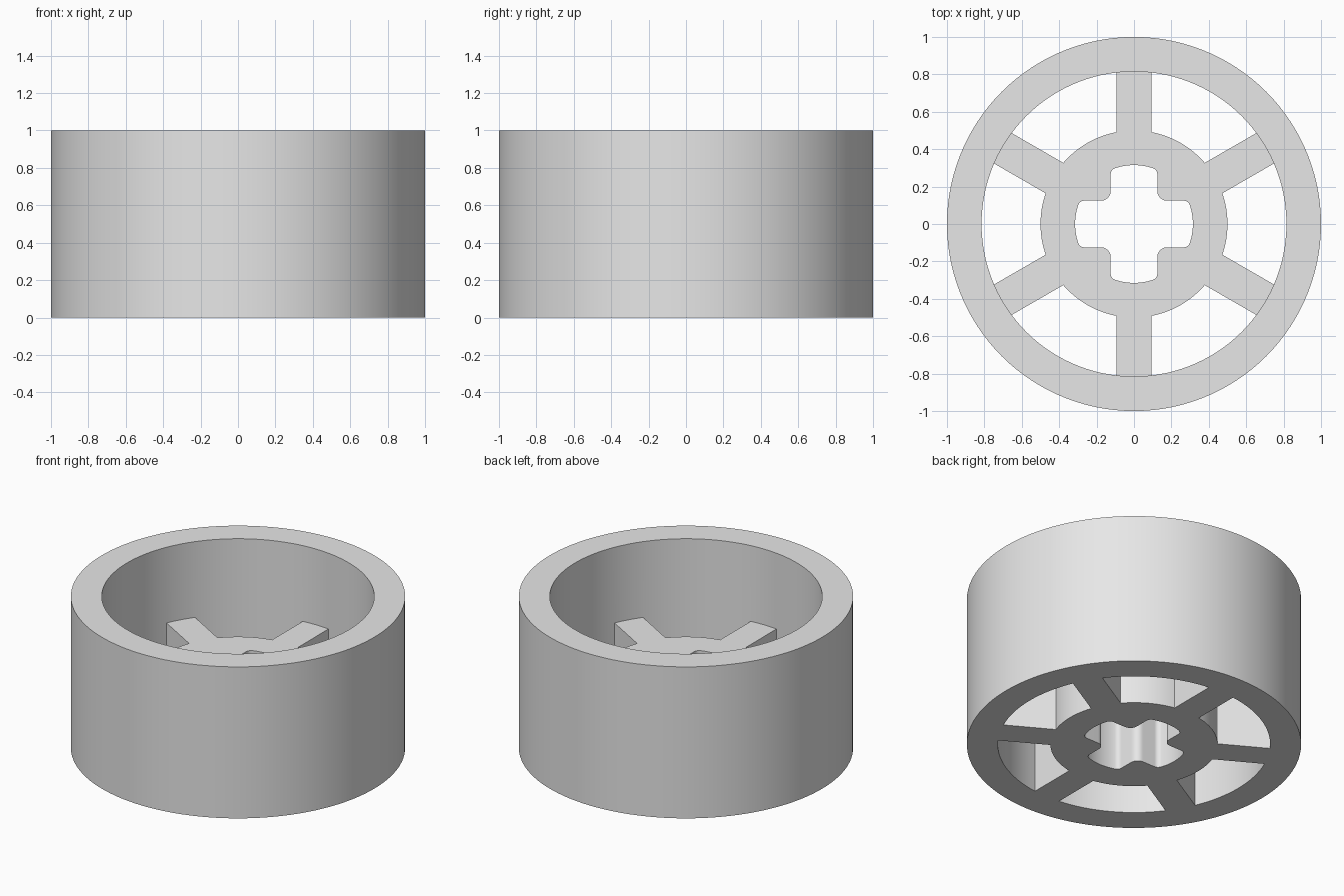
import bpy, bmesh
from math import sin, cos, asin, atan2, sqrt, radians, pi

if "Cube" in bpy.data.objects:
    bpy.data.objects.remove(bpy.data.objects["Cube"])

R_OUT, R_IN, R_HUB = 1.0, 0.815, 0.5      # rim outside, rim inside, hub
SPOKE = 0.094                             # half width of a spoke
H_WEB, H_RIM = 0.5, 1.0                   # hub/spoke height, rim height
R_BORE, ARM, FILLET, NOSE = 0.315, 0.125, 0.035, 0.05   # cross-shaped bore


def arc(r, a0, a1, n, cx=0.0, cy=0.0):
    return [(cx + r * cos(a0 + (a1 - a0) * i / n),
             cy + r * sin(a0 + (a1 - a0) * i / n)) for i in range(n + 1)]


def rotate(pts, a):
    return [(x * cos(a) - y * sin(a), x * sin(a) + y * cos(a)) for x, y in pts]


bm = bmesh.new()
cache = {}


def vert(p, z):
    key = (round(p[0], 5), round(p[1], 5), z)
    if key not in cache:
        cache[key] = bm.verts.new((p[0], p[1], z))
    return cache[key]


def ring(loop, z):
    """Closed loop of vertices without repeats."""
    out = []
    for p in loop:
        v = vert(p, z)
        if v not in out:
            out.append(v)
    return out


def wall(loop, z0, z1):
    a, b = ring(loop, z0), ring(loop, z1)
    for i in range(len(a)):
        j = (i + 1) % len(a)
        bm.faces.new((a[i], a[j], b[j], b[i]))


def cap(loops, z):
    edges = []
    for loop in loops:
        r = ring(loop, z)
        for i, v in enumerate(r):
            w = r[(i + 1) % len(r)]
            edges.append(bm.edges.get((v, w)) or bm.edges.new((v, w)))
    bmesh.ops.triangle_fill(bm, edges=edges, use_beauty=True)


# Outlines of the rim, the six windows and the spoked web
step = pi / 3
e, h = asin(SPOKE / R_IN), asin(SPOKE / R_HUB)
outer = arc(R_OUT, 0, 2 * pi, 120)
inner, web, windows = [], [], []
for k in range(6):
    a = pi / 2 + k * step
    tip = arc(R_IN, a - e, a + e, 4)
    rim_arc = arc(R_IN, a + e, a + step - e, 16)
    hub_arc = arc(R_HUB, a + h, a + step - h, 12)
    inner += tip + rim_arc
    web += tip + hub_arc
    windows.append(rim_arc + hub_arc[::-1])

# Outline of the cross-shaped bore with rounded corners
c = ARM - FILLET
cx = sqrt((R_BORE - FILLET) ** 2 - c * c)
a0 = atan2(c, cx)
arm = (arc(FILLET, -pi / 2, -a0, 5, cx, -c) + arc(R_BORE, -a0, a0, 8)
       + arc(FILLET, a0, pi / 2, 5, cx, c)
       + arc(NOSE, 1.5 * pi, pi, 6, ARM + NOSE, ARM + NOSE))
bore = [p for k in range(4) for p in rotate(arm, k * pi / 2)]

# Side walls
wall(outer, 0, H_RIM)
wall(inner, H_WEB, H_RIM)
wall(bore, 0, H_WEB)
for w in windows:
    wall(w, 0, H_WEB)

# Flat faces: underside, web top, rim top
cap([outer, bore] + windows, 0)
cap([web, bore], H_WEB)
cap([outer, inner], H_RIM)
bmesh.ops.recalc_face_normals(bm, faces=bm.faces)

mesh = bpy.data.meshes.new("wheel")
bm.to_mesh(mesh)
bm.free()
wheel = bpy.data.objects.new("wheel", mesh)
bpy.context.collection.objects.link(wheel)

grey = bpy.data.materials.new("light grey")
grey.diffuse_color = (0.8, 0.8, 0.8, 1)
grey.use_nodes = True
grey.node_tree.nodes["Principled BSDF"].inputs["Base Color"].default_value = grey.diffuse_color
mesh.materials.append(grey)

bpy.context.view_layer.objects.active = wheel
wheel.select_set(True)
bpy.ops.object.shade_smooth_by_angle(angle=radians(30))
